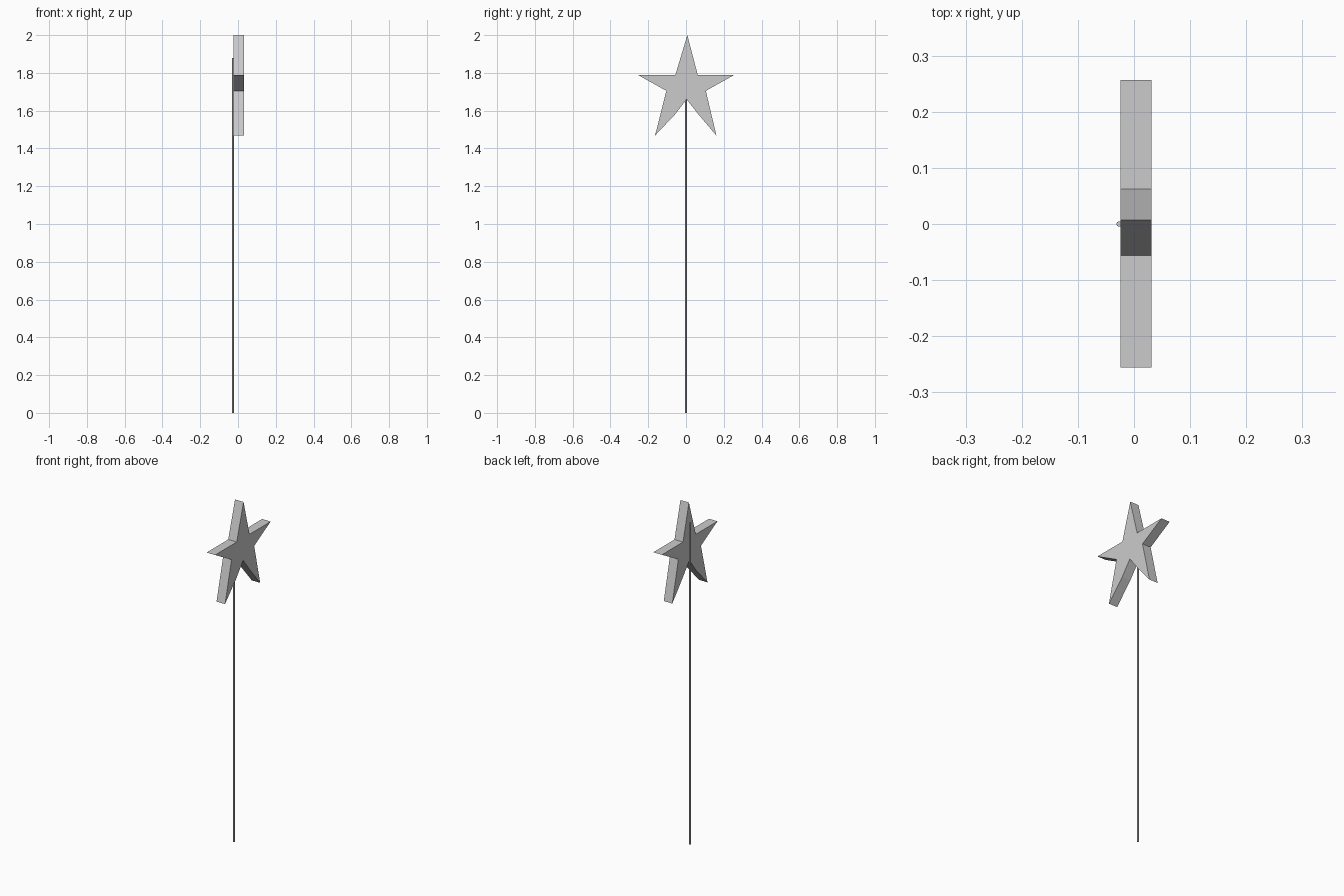
import bpy, bmesh
from mathutils import Vector

if "Cube" in bpy.data.objects:
    bpy.data.objects.remove(bpy.data.objects["Cube"])

# Star outline in (y, z), clockwise from the top point
OUTLINE = [
    (0.007, 2.0), (0.062, 1.79), (0.257, 1.79), (0.105, 1.705),
    (0.161, 1.468), (0.066, 1.58), (0.003, 1.66), (-0.058, 1.58),
    (-0.164, 1.468), (-0.104, 1.705), (-0.256, 1.79), (-0.056, 1.79),
]
STAR_BACK, STAR_FRONT = -0.024, 0.031
ROD_X, ROD_RADIUS, ROD_TOP = -0.0265, 0.0047, 1.88


def add_object(name, bm):
    bmesh.ops.recalc_face_normals(bm, faces=bm.faces)
    mesh = bpy.data.meshes.new(name)
    bm.to_mesh(mesh)
    bm.free()
    obj = bpy.data.objects.new(name, mesh)
    bpy.context.collection.objects.link(obj)
    return obj


# Star: flat outline extruded along x
bm = bmesh.new()
face = bm.faces.new([bm.verts.new((STAR_BACK, y, z)) for y, z in OUTLINE])
ext = bmesh.ops.extrude_face_region(bm, geom=[face], use_keep_orig=True)
moved = [v for v in ext["geom"] if isinstance(v, bmesh.types.BMVert)]
bmesh.ops.translate(bm, verts=moved, vec=Vector((STAR_FRONT - STAR_BACK, 0, 0)))
add_object("star", bm)

# Rod: thin round stick on the back face of the star
bpy.ops.mesh.primitive_cylinder_add(
    vertices=16, radius=ROD_RADIUS, depth=ROD_TOP,
    location=(ROD_X, 0, ROD_TOP / 2))
rod = bpy.context.object
rod.name = "rod"
bpy.ops.object.shade_smooth_by_angle()
